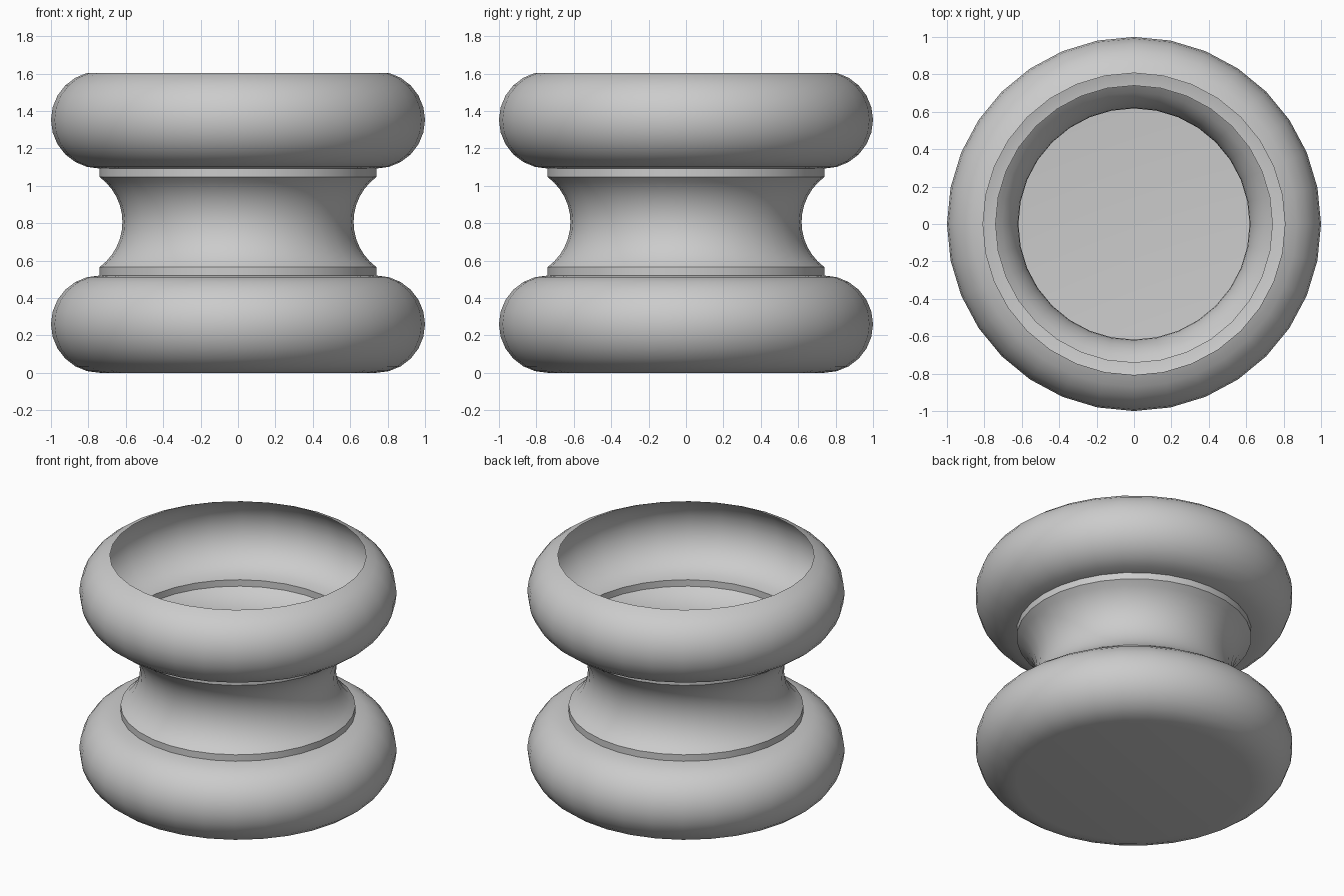
import bpy
import bmesh
import math

cube = bpy.data.objects.get("Cube")
if cube:
    bpy.data.objects.remove(cube, do_unlink=True)

SIDES = 32    # facets around the axis
STEPS = 12    # facets along each moulding
NECK = 0.74   # radius of the fillets
ROLL = 0.26   # radius of the rounded rings

stone = bpy.data.materials.new("grey stone")
stone.use_nodes = True
grey = (0.6, 0.6, 0.6, 1)
stone.diffuse_color = grey
stone.node_tree.nodes["Principled BSDF"].inputs["Base Color"].default_value = grey


def ring_profile(z, count):
    """Half-round bulging outwards, starting from its underside."""
    angles = [math.pi * i / STEPS - math.pi / 2 for i in range(count)]
    return [(NECK + ROLL * math.cos(a), z + ROLL * math.sin(a)) for a in angles]


def hollow_profile(z, half, depth):
    """Shallow arc curving inwards between the two fillets."""
    radius = (half ** 2 + depth ** 2) / (2 * depth)
    sweep = math.asin(half / radius)
    angles = [sweep * (2 * i / STEPS - 1) for i in range(STEPS + 1)]
    return [(NECK - depth + radius * (1 - math.cos(a)), z + radius * math.sin(a))
            for a in angles]


# Lower ring, fillet, hollow, fillet and open upper ring as one profile
profile = ring_profile(ROLL, STEPS + 1)
profile += hollow_profile(0.806, 0.241, 0.122)
profile += ring_profile(1.352, STEPS)

# Turn the profile and close only the underside
bm = bmesh.new()
loops = []
for r, z in profile:
    loops.append([bm.verts.new((r * math.cos(t), r * math.sin(t), z))
                  for t in (math.tau * k / SIDES for k in range(SIDES))])
for low, high in zip(loops, loops[1:]):
    for k in range(SIDES):
        n = (k + 1) % SIDES
        bm.faces.new((low[k], low[n], high[n], high[k]))
bm.faces.new(loops[0][::-1])

mesh = bpy.data.meshes.new("column_base")
bm.to_mesh(mesh)
bm.free()
mesh.materials.append(stone)
base = bpy.data.objects.new("column_base", mesh)
bpy.context.collection.objects.link(base)

bpy.ops.object.select_all(action='DESELECT')
base.select_set(True)
bpy.context.view_layer.objects.active = base
bpy.ops.object.shade_smooth_by_angle(angle=math.radians(30))
